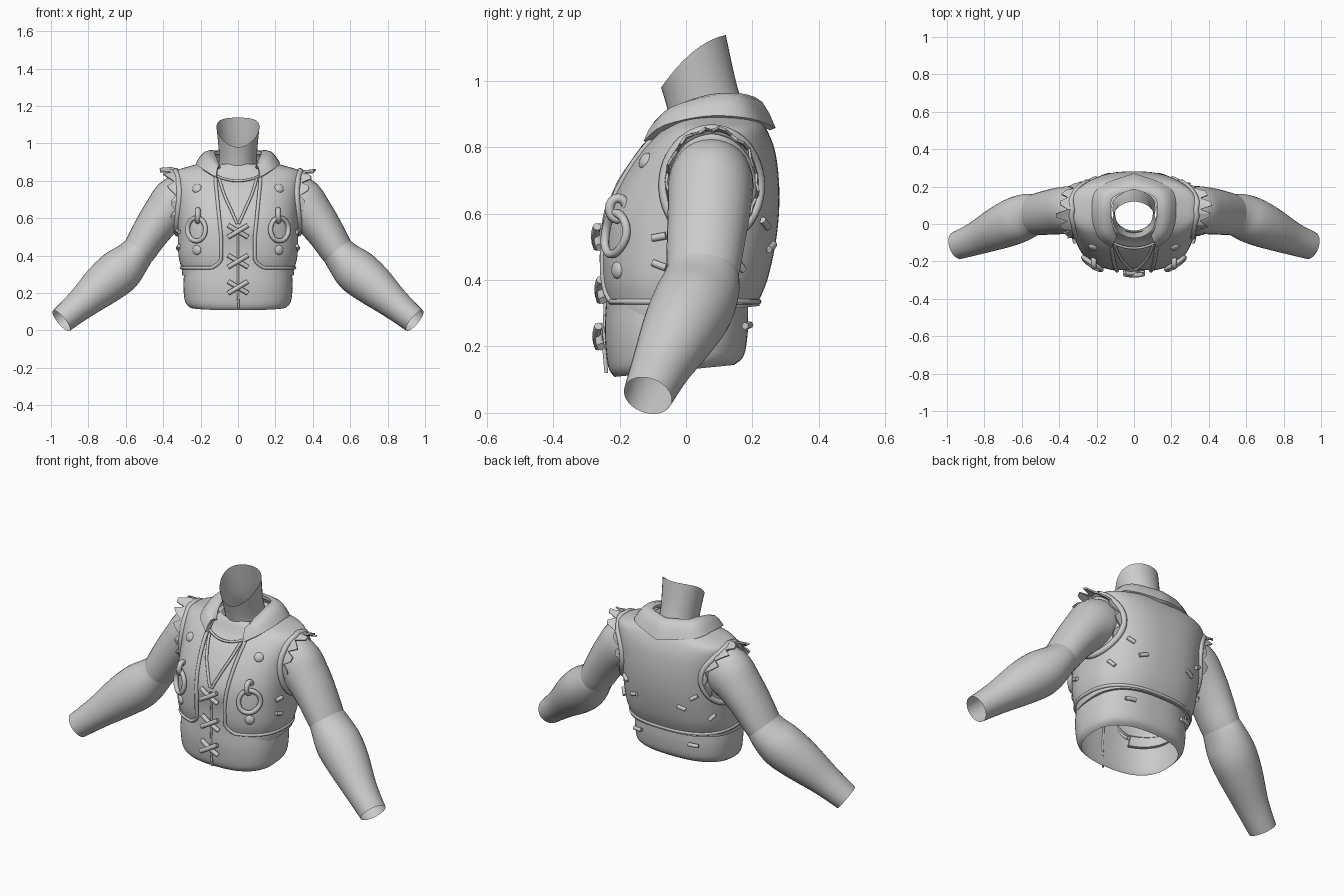
import bpy, math, random
from mathutils import Vector

if "Cube" in bpy.data.objects:
    bpy.data.objects.remove(bpy.data.objects["Cube"])
random.seed(4)
N = 2.5  # squareness of the torso cross-section

def finish(ob, solid=0, offset=-1, angle=40):
    bpy.ops.object.select_all(action='DESELECT')
    ob.select_set(True)
    bpy.context.view_layer.objects.active = ob
    if solid:
        m = ob.modifiers.new("thickness", 'SOLIDIFY')
        m.thickness, m.offset = solid, offset
        bpy.ops.object.modifier_apply(modifier=m.name)
    bpy.ops.object.shade_smooth_by_angle(angle=math.radians(angle))
    return ob

def grid(name, rows, closed=False, solid=0, offset=-1, angle=40):
    n = len(rows[0])
    faces = []
    for i in range(len(rows) - 1):
        for j in range(n if closed else n - 1):
            k = (j + 1) % n
            faces.append((i*n + j, i*n + k, (i+1)*n + k, (i+1)*n + j))
    me = bpy.data.meshes.new(name)
    me.from_pydata([tuple(p) for r in rows for p in r], [], faces)
    ob = bpy.data.objects.new(name, me)
    bpy.context.collection.objects.link(ob)
    return finish(ob, solid, offset, angle)

def spline(keys, per=4):
    # Catmull-Rom through tuples of any length
    out = []
    for i in range(len(keys) - 1):
        a, b, c, d = keys[max(i-1, 0)], keys[i], keys[i+1], keys[min(i+2, len(keys)-1)]
        for s in range(per):
            t = s / per
            out.append(tuple(.5*(2*q + (r-p)*t + (2*p-5*q+4*r-w)*t*t + (3*q-p-3*r+w)*t**3)
                             for p, q, r, w in zip(a, b, c, d)))
    return out + [tuple(keys[-1])]

def cord(name, pts, r, cyclic=False):
    cu = bpy.data.curves.new(name, 'CURVE')
    cu.dimensions = '3D'
    cu.bevel_depth, cu.bevel_resolution, cu.use_fill_caps = r, 2, True
    s = cu.splines.new('POLY')
    s.points.add(len(pts) - 1)
    for p, q in zip(s.points, pts):
        p.co = (*q, 1)
    s.use_cyclic_u = cyclic
    s.use_smooth = True
    ob = bpy.data.objects.new(name, cu)
    bpy.context.collection.objects.link(ob)
    return ob

def section(row, t, grow=0):
    z, hx, yf, yb = row
    cy, ry = (yf + yb)/2, (yb - yf)/2 + grow
    f = lambda v: math.copysign(abs(v)**(2/N), v)
    return Vector(((hx + grow)*f(math.sin(t)), cy - ry*f(math.cos(t)), z))

def shell(name, keys, gap=None, shear=0, solid=0.0, segs=72):
    rows = []
    for row in spline(keys):
        t0 = 0 if gap is None else math.asin((gap(row[0])/row[1])**(N/2))
        cnt = segs if gap is None else segs + 1
        pts = [section(row, t0 + (2*math.pi - 2*t0)*j/segs) for j in range(cnt)]
        fade = max(0, 1 - (row[0] - keys[0][0])/.15)
        for p in pts:
            p.z += shear*p.y*fade
        rows.append(pts)
    return grid(name, rows, gap is None, solid), rows

def vest_row(z):
    for a, b in zip(VEST, VEST[1:]):
        if z <= b[0]:
            t = (z - a[0])/(b[0] - a[0])
            return tuple(p + (q-p)*t for p, q in zip(a, b))
    return VEST[-1]

def front_y(x, z):
    z, hx, yf, yb = vest_row(z)
    return (yf+yb)/2 - (yb-yf)/2*max(0, 1 - abs(x/hx)**N)**(1/N)

def side_x(y, z):
    z, hx, yf, yb = vest_row(z)
    return hx*max(0, 1 - abs((y-(yf+yb)/2)/((yb-yf)/2))**N)**(1/N)

# each level: height, half width, front y, back y
SHIRT = [(.13,.26,-.215,.145), (.16,.284,-.235,.175), (.25,.292,-.245,.187), (.35,.285,-.24,.19),
         (.45,.295,-.24,.23), (.55,.3,-.247,.25), (.65,.305,-.212,.255), (.75,.31,-.15,.25),
         (.82,.29,-.085,.23), (.87,.2,-.055,.2), (.89,.12,-.04,.17)]
VEST = [(.335,.303,-.238,.218), (.40,.318,-.252,.245), (.5,.322,-.254,.268), (.6,.325,-.24,.28),
        (.7,.33,-.197,.28), (.79,.34,-.137,.268), (.85,.335,-.078,.245), (.88,.25,-.05,.225),
        (.905,.16,-.04,.2)]
HEM = [(.30,.298,-.232,.222), (.33,.30,-.236,.222), (.37,.297,-.236,.222)]

# shirt, vest and the layer showing under the vest
shell("shirt", SHIRT, shear=.1)
def opening(z):
    return .09 + .05*max(0, 1 - (z - .335)/.05)**2 + .03*max(0, min(1, (z - .5)/.3))
_, vrows = shell("vest", VEST, opening, solid=.022)
shell("under_hem", HEM, lambda z: .14 + (z - .30)*.3, shear=.1, solid=.015)
cord("vest_hem_piping", vrows[0], .009)
for side, k in (("right", 0), ("left", -1)):
    cord("vest_edge_" + side, [r[k] for r in vrows[:29]], .010)

# neck, cut on a slant: front y, front z, back y, back z, half width
neck = []
for fy, fz, by, bz, hx, bulge in spline([(-.035,.83,.20,.85,.115,0), (-.05,.89,.175,.92,.102,0),
                                         (-.06,.93,.15,1.0,.104,.01), (-.075,.98,.12,1.138,.115,.03)]):
    ring = []
    for j in range(32):
        a = 2*math.pi*j/32
        c = (1 - math.cos(a))/2
        ring.append((hx*math.sin(a), fy + (by-fy)*c, fz + (bz-fz)*c + bulge*math.sin(a)**2))
    neck.append(ring)
grid("neck", neck, True)

# turned-down collar around the back of the neck
collar_keys = [(.10,-.06,.865,.115,-.12,.815), (.115,-.02,.905,.19,-.06,.862), (.128,.07,.942,.218,.07,.89),
               (.11,.145,.95,.185,.19,.882), (0,.185,.945,0,.262,.855)]
half = spline(collar_keys)
full = half + [(-a, b, c, -d, e, f) for a, b, c, d, e, f in half[-2::-1]]
crow = []
for u in (0, .25, .5, .75, 1):
    crow.append([(a+(d-a)*u, b+(e-b)*u, c+(f-c)*u + .03*math.sin(math.pi*u)) for a, b, c, d, e, f in full])
grid("collar", crow, solid=.018, offset=0)

def limb(name, keys, s):
    path = spline(keys)
    rows = []
    for i, (x, y, z, ra, ry) in enumerate(path):
        p, q = path[max(i-1, 0)], path[min(i+1, len(path)-1)]
        t = (Vector(q[:3]) - Vector(p[:3])).normalized()
        v = (Vector((0, 1, 0)) - t*t.y).normalized()
        w = t.cross(v)
        ring = [Vector((x, y, z)) + w*ra*math.cos(a) + v*ry*math.sin(a)
                for a in (2*math.pi*j/32 for j in range(32))]
        rows.append([(s*c.x, c.y, c.z) for c in ring])
    return grid(name, rows, True)

def stitch(name, t, z, slope, s):
    pts = [section(vest_row(z + slope*d), t + d, .006) for d in (-.075, -.025, .025, .075)]
    cord(name, [(s*p.x, p.y, p.z) for p in pts], .011)

def loop(c, rx, rz, n=28):
    return [(c[0] + rx*math.cos(2*math.pi*i/n), c[1], c[2] + rz*math.sin(2*math.pi*i/n)) for i in range(n)]

UPPER = [(.24,.075,.70,.11,.115), (.32,.075,.69,.138,.128), (.40,.07,.615,.115,.125),
         (.47,.06,.52,.10,.118), (.53,.05,.425,.09,.11), (.57,.04,.38,.08,.10)]
FORE = [(.51,.05,.455,.082,.10), (.56,.045,.39,.098,.118), (.63,.02,.32,.12,.125),
        (.72,-.02,.245,.113,.115), (.84,-.075,.14,.085,.09), (.945,-.115,.052,.07,.075)]

for s, side in ((1, "right"), (-1, "left")):
    limb("upper_arm_" + side, UPPER, s)
    limb("forearm_" + side, FORE, s)

    # armhole rim and torn fabric
    rim, inner, outer = [], [], []
    for j in range(48):
        a = 2*math.pi*j/48
        y, z = .078 + .145*math.cos(a), .685 + .168*math.sin(a)
        rim.append((s*(side_x(y, z) + .004), y, z))
    cord("armhole_rim_" + side, rim, .016, True)
    for j in range(31):
        a = math.radians(-40 + 260*j/30)
        y, z = .078 + .143*math.cos(a), .685 + .168*math.sin(a)
        x = side_x(y, z)
        reach = (.025 if j % 3 == 0 else random.uniform(.05, .075)) * (.7 + .5*max(0, math.sin(a)))
        k = 1.0 + random.uniform(-.06, .03)
        inner.append((s*(x - .01), y, z))
        outer.append((s*(x + reach), .078 + (y-.078)*k, .685 + (z-.685)*k + .01*max(0, math.sin(a))))
    grid("torn_sleeve_" + side, [inner, outer], solid=.008, angle=20)

    # studs on the front panels
    for z in (.76, .43):
        x, e = .22, .01
        n = Vector(((front_y(x+e, z) - front_y(x-e, z))/(2*e), -1,
                    (front_y(x, z+e) - front_y(x, z-e))/(2*e))).normalized()
        n.x *= s
        bpy.ops.mesh.primitive_uv_sphere_add(segments=20, ring_count=10, radius=1,
                                             location=(s*x, front_y(x, z), z))
        ob = bpy.context.object
        ob.name = "stud_" + side
        ob.scale = (.026, .026, .014)
        ob.rotation_euler = n.to_track_quat('Z', 'Y').to_euler()
        finish(ob)

    # hanging ring with its strap
    y = front_y(.22, .54)
    ring = [(px, front_y(abs(px), pz) - .018, pz) for px, _, pz in loop((s*.222, y, .54), .048, .062)]
    cord("ring_" + side, ring, .013, True)
    strap = [(s*.215, front_y(.215, .615) - .012 + .026*math.cos(a), .615 + .032*math.sin(a))
             for a in (2*math.pi*i/16 for i in range(16))]
    cord("ring_strap_" + side, strap, .014, True)

    # stitches on the flank and back
    for t, z, slope in ((1.3,.53,.05), (1.33,.445,-.1), (2.15,.445,-.2), (2.75,.5,.1), (2.5,.57,-.15)):
        stitch("stitch_" + side, t, z, slope, s)

    # folded edge of the shirt's neck opening
    edge = []
    for x, z in spline([(.10,.81), (.075,.73), (.04,.65), (.004,.57)]):
        edge.append((s*x, front_y(x, z) - .002, z))
    cord("shirt_neck_edge_" + side, edge, .008)
    cord("under_hem_stitch_" + side, [(s*.15,.192,.265), (s*.18,.187,.264), (s*.205,.178,.262)], .011)

# shirt neckline fold
cord("shirt_neckline", [(x, front_y(x, .80 + 2*x*x) - .002, .80 + 2*x*x) for x in (i*.01 for i in range(-11, 12))], .007)

# crossed lacing down the front
for z, y in ((.53,-.262), (.37,-.252), (.23,-.258)):
    for s in (1, -1):
        cord("lace", [(s*d, y - .008 + 2.2*d*d - .004*s, z + d*.6) for d in (-.052, -.03, 0, .03, .052)], .0125)
# closed slit below the lacing
cord("shirt_slit", [(.003, -.24, .12), (0, -.247, .2), (0, -.243, .32), (0, -.242, .42), (0, -.248, .55)], .006)
